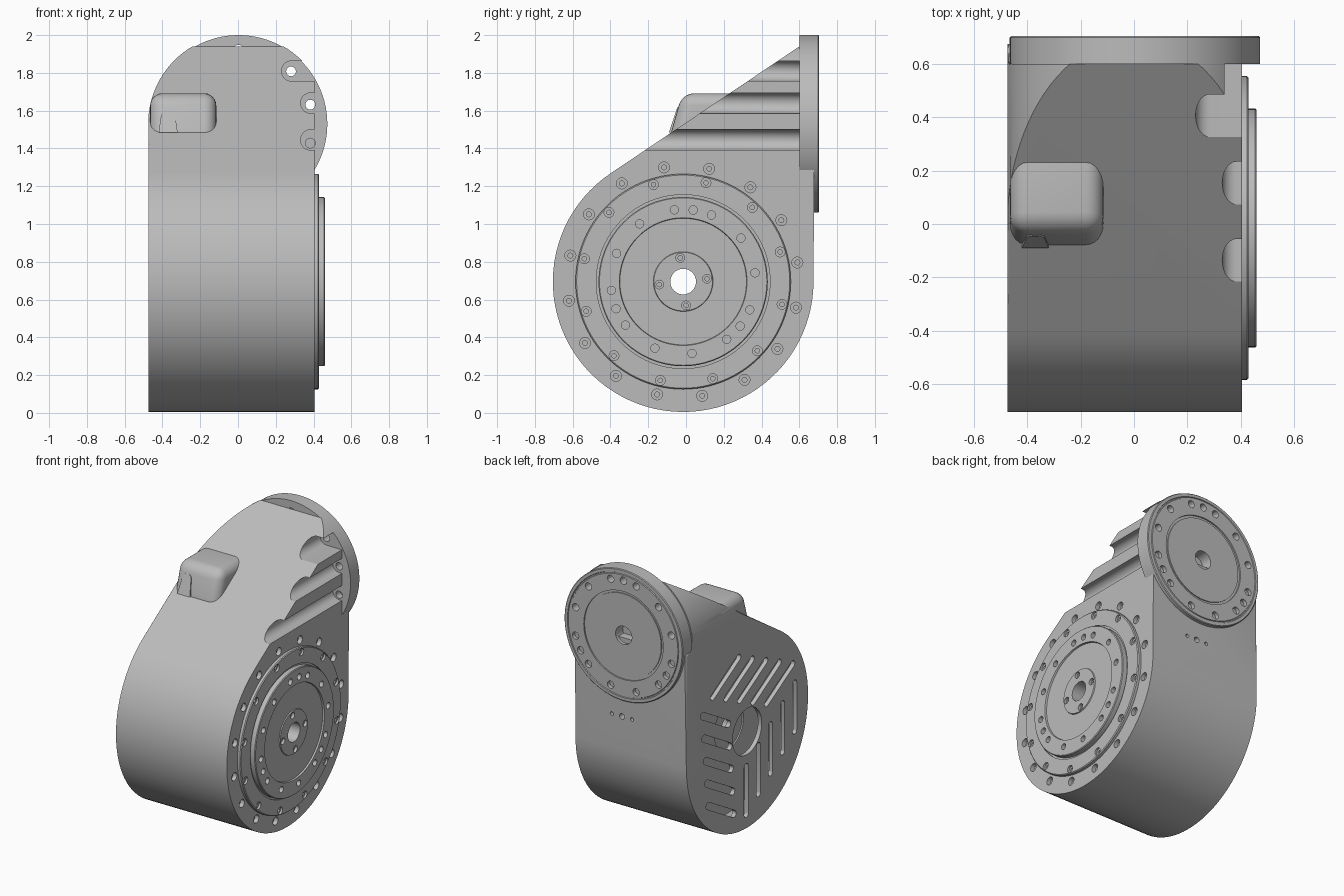
import bpy, bmesh
from math import pi, sin, cos, radians, atan2, hypot
from mathutils import Matrix, Vector

if "Cube" in bpy.data.objects:
    bpy.data.objects.remove(bpy.data.objects["Cube"])

grey = bpy.data.materials.new("plain grey")
grey.use_nodes = True
COLOR = (0.5, 0.5, 0.5, 1)
grey.diffuse_color = COLOR
grey.node_tree.nodes["Principled BSDF"].inputs["Base Color"].default_value = COLOR

CY, CZ, R = -0.015, 0.695, 0.69      # drum centre and radius
DZ, DR = 1.53, 0.47                  # rear flange centre height and radius
LEFT, RIGHT, BACK = -0.475, 0.405, 0.68
AXIS = {"x": Matrix.Rotation(pi / 2, 4, "Y"), "y": Matrix.Rotation(-pi / 2, 4, "X"),
        "z": Matrix.Identity(4)}


def arc(cx, cy, r, a0, a1, n):
    """Points on an arc, angles in degrees."""
    return [(cx + r * cos(radians(a0 + (a1 - a0) * i / n)),
             cy + r * sin(radians(a0 + (a1 - a0) * i / n))) for i in range(n + 1)]


def prism(bm, pts, axis, lo, hi):
    """Extrude a closed outline along x (outline in y, z) or y (outline in x, z)."""
    place = (lambda p, h: (h, p[0], p[1])) if axis == "x" else (lambda p, h: (p[0], h, p[1]))
    a = [bm.verts.new(place(p, lo)) for p in pts]
    b = [bm.verts.new(place(p, hi)) for p in pts]
    bm.faces.new(a)
    bm.faces.new(b)
    for i in range(len(pts)):
        j = (i + 1) % len(pts)
        bm.faces.new((a[i], a[j], b[j], b[i]))


def turned(bm, prof, axis, origin, n=24):
    """Solid of revolution from (radius, height) pairs."""
    m = Matrix.Translation(origin) @ AXIS[axis]
    rings = [[bm.verts.new(m @ Vector((r * cos(2 * pi * i / n), r * sin(2 * pi * i / n), h)))
              for i in range(n)] for r, h in prof]
    bm.faces.new(rings[0])
    bm.faces.new(rings[-1])
    for a, b in zip(rings, rings[1:]):
        for i in range(n):
            j = (i + 1) % n
            bm.faces.new((a[i], a[j], b[j], b[i]))


def make(name, bm):
    bmesh.ops.recalc_face_normals(bm, faces=bm.faces)
    me = bpy.data.meshes.new(name)
    bm.to_mesh(me)
    bm.free()
    ob = bpy.data.objects.new(name, me)
    bpy.context.collection.objects.link(ob)
    me.materials.append(grey)
    return ob


def bake(ob):
    """Apply the modifiers of an object."""
    dg = bpy.context.evaluated_depsgraph_get()
    ob.data = bpy.data.meshes.new_from_object(ob.evaluated_get(dg))
    ob.modifiers.clear()


def boolean(ob, bm, op="DIFFERENCE"):
    tool = make("cutter", bm)
    tool.hide_render = True
    mod = ob.modifiers.new("cut", "BOOLEAN")
    mod.operation, mod.solver, mod.object = op, "EXACT", tool
    bake(ob)
    bpy.data.objects.remove(tool)


def smooth(ob, angle=30):
    bpy.ops.object.select_all(action="DESELECT")
    ob.select_set(True)
    bpy.context.view_layer.objects.active = ob
    bpy.ops.object.shade_smooth_by_angle(angle=radians(angle))


def polar(x, r, deg):
    return Vector((x, CY + r * cos(radians(deg)), CZ + r * sin(radians(deg))))


# Housing: drum outline with a sloped top rising to the rear flange
bm = bmesh.new()
outline = arc(CY, CZ, R, 123.8, 360, 60)
outline = [(min(y, BACK), z) for y, z in outline]
outline += [(BACK, 1.5), (0.6, 1.5), (0.6, 1.94)]
prism(bm, outline, "x", LEFT, RIGHT)
rim = [e for e in bm.edges if all(v.co.x < LEFT + 0.001 for v in e.verts)]
bmesh.ops.bevel(bm, geom=rim, offset=0.022, segments=3, affect="EDGES", profile=0.5)
housing = make("housing", bm)

# Rounded shoulders following the flange
bm = bmesh.new()
prism(bm, [(-0.476, -0.1), (0.476, -0.1)] + arc(0, DZ, 0.476, 0, 180, 48), "y", -1, 1)
boolean(housing, bm, "INTERSECT")

# Screw channels running back to the flange
for gx, gz in ((0.285, 1.81), (0.385, 1.64), (0.385, 1.445)):
    bm = bmesh.new()
    prism(bm, arc(gx, gz, 0.054, 90, 270, 14) + [(0.6, gz - 0.054), (0.6, gz + 0.054)],
          "y", -0.6, 0.65)
    boolean(housing, bm)

# Hollow behind the vented side, its round opening, and the through bore
for r, lo, hi in ((0.62, -0.445, -0.33), (0.165, -0.6, -0.32), (0.068, -1, 1)):
    bm = bmesh.new()
    turned(bm, [(r, lo), (r, hi)], "x", (0, CY, CZ), 48)
    boolean(housing, bm)

# Ventilation slots: five in each of three turned groups
bm = bmesh.new()
for turn in (0, 120, 240):
    rot = Matrix.Rotation(radians(turn), 2)
    for i in range(5):
        y, top = 0.01 - 0.137 * i, -0.25 + 0.0975 * i
        slot = arc(y, top, 0.024, 0, 180, 8) + arc(y, top - 0.34, 0.024, 180, 360, 8)
        slot = [rot @ Vector(p) + Vector((CY, CZ)) for p in slot]
        prism(bm, slot, "x", -0.6, -0.4)
boolean(housing, bm)

# Counterbored holes around the drum face and three pin holes at the back
bm = bmesh.new()
for k in range(16):
    turned(bm, [(0.013, -0.06), (0.013, -0.03), (0.029, -0.03), (0.029, 0.01)], "x",
           polar(RIGHT, 0.613, 77 + 22.5 * k), 16)
for x, r in ((0.115, 0.013), (0.035, 0.02), (-0.045, 0.013)):
    turned(bm, [(r, -0.06), (r, 0.06)], "y", (x, BACK, 0.93), 16)
boolean(housing, bm)
smooth(housing)

# Output disc on the drum face
bm = bmesh.new()
turned(bm, [(0.57, 0.39), (0.57, 0.424), (0.564, 0.43), (0.46, 0.43), (0.46, 0.422),
            (0.448, 0.422), (0.448, 0.455), (0.443, 0.46), (0.338, 0.46), (0.335, 0.448),
            (0.158, 0.448), (0.155, 0.455)], "x", (0, CY, CZ), 96)
output_disc = make("output_disc", bm)
bm = bmesh.new()
turned(bm, [(0.068, 0.3), (0.068, 0.6)], "x", (0, CY, CZ), 32)
for k in range(12):
    turned(bm, [(0.012, -0.03), (0.012, -0.015), (0.026, -0.015), (0.026, 0.02)], "x",
           polar(0.43, 0.537, 77 + 30 * k), 16)
for k in range(3):
    for a in (97, 82, 67, 37, 7):
        turned(bm, [(0.022, -0.03), (0.022, 0.02)], "x", polar(0.46, 0.383, a + 120 * k), 16)
for k in range(4):
    turned(bm, [(0.012, -0.04), (0.012, -0.02), (0.023, -0.02), (0.023, 0.02)], "x",
           polar(0.455, 0.127, 97 + 90 * k), 16)
boolean(output_disc, bm)
smooth(output_disc)

# Rear flange with bolt circle
bm = bmesh.new()
turned(bm, [(DR, 0.6), (DR, 0.7), (DR - 0.005, 0.705), (0.445, 0.705), (0.442, 0.699),
            (0.435, 0.699), (0.432, 0.705), (0.315, 0.705), (0.315, 0.695), (0.298, 0.695),
            (0.298, 0.702)], "y", (0.003, 0, DZ), 96)
rear_flange = make("rear_flange", bm)
bm = bmesh.new()
turned(bm, [(0.065, 0.62), (0.065, 0.8)], "y", (0.003, 0, DZ), 32)
for k in range(3):
    for a in (75, 90, 105, 135, 165):
        t = radians(a + 120 * k)
        turned(bm, [(0.026, 0.5), (0.026, 0.8)], "y",
               (0.003 + 0.393 * cos(t), 0, DZ + 0.393 * sin(t)), 16)
boolean(rear_flange, bm)
smooth(rear_flange)

# Rounded cable bump on the slope
bm = bmesh.new()
prism(bm, [(-0.09, 1.42), (-0.075, 1.5), (-0.02, 1.692), (0.32, 1.692), (0.32, 1.42)],
      "x", -0.465, -0.115)
cable_bump = make("cable_bump", bm)
mod = cable_bump.modifiers.new("round", "BEVEL")
mod.width, mod.segments = 0.065, 6
bake(cable_bump)
smooth(cable_bump, 40)

# Tapered connector leaning against the bump, with a notched top
bm = bmesh.new()
prism(bm, [(-0.42, 1.485), (-0.32, 1.485), (-0.337, 1.605), (-0.352, 1.62), (-0.392, 1.62),
           (-0.403, 1.605)], "y", -0.09, 0.0)
for v in bm.verts:
    v.co.y += (v.co.z - 1.485) * 0.33
connector = make("connector", bm)
bm = bmesh.new()
turned(bm, [(0.022, 1.59), (0.022, 1.7)], "z", (-0.37, -0.025, 0), 20)
boolean(connector, bm)
smooth(connector)
